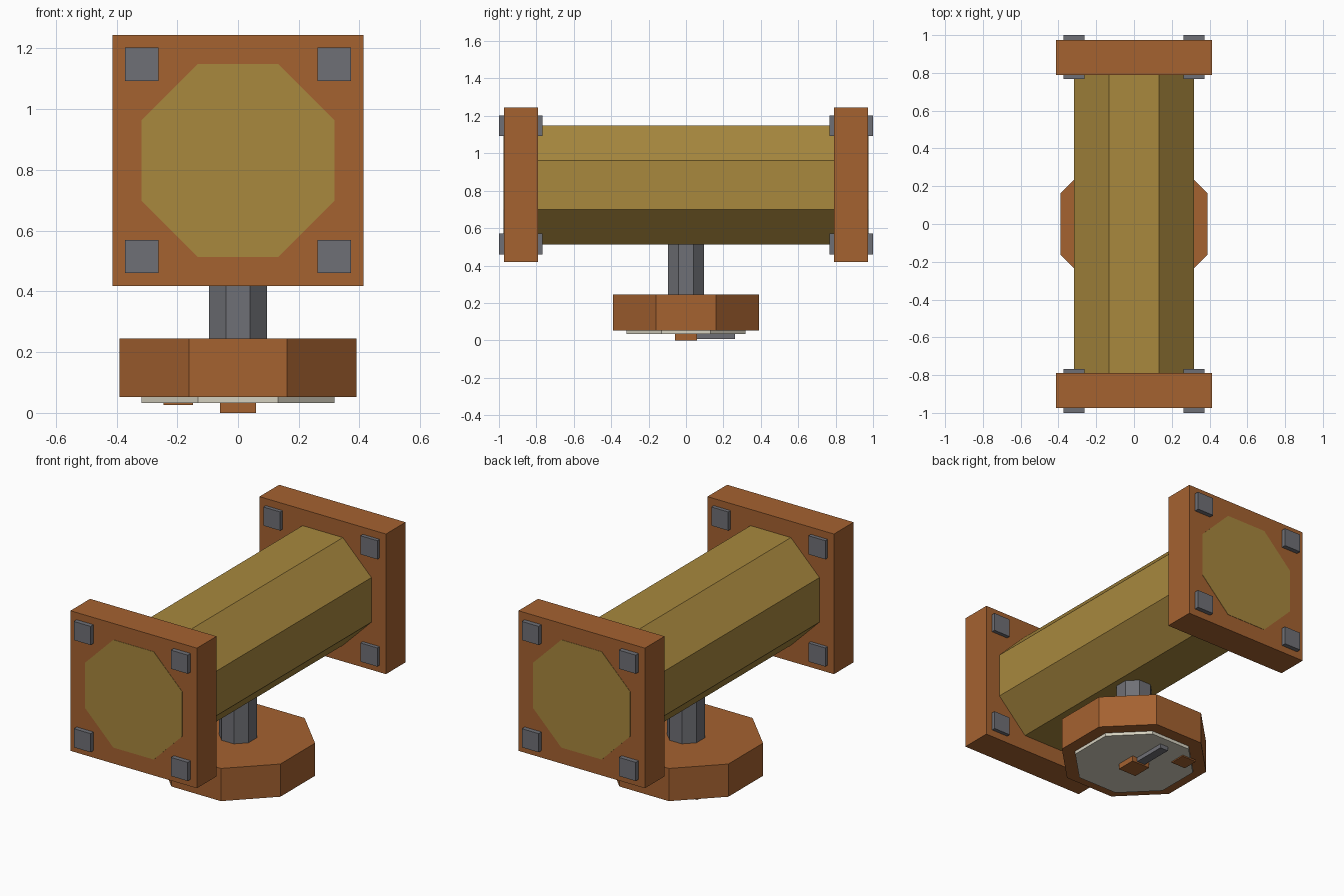
import bpy, math
from mathutils import Matrix
import bmesh

if "Cube" in bpy.data.objects:
    bpy.data.objects.remove(bpy.data.objects["Cube"])


def material(name, rgb):
    m = bpy.data.materials.new(name)
    m.diffuse_color = (*rgb, 1)
    m.use_nodes = True
    m.node_tree.nodes["Principled BSDF"].inputs["Base Color"].default_value = m.diffuse_color
    return m


WOOD = material("orange_wood", (0.376, 0.122, 0.030))
BRASS = material("olive_brass", (0.392, 0.246, 0.048))
STEEL = material("grey_steel", (0.159, 0.162, 0.181))
CREAM = material("pale_cream", (0.665, 0.638, 0.527))


def finish(name, bm, mat):
    me = bpy.data.meshes.new(name)
    bm.to_mesh(me)
    bm.free()
    me.materials.append(mat)
    ob = bpy.data.objects.new(name, me)
    bpy.context.collection.objects.link(ob)
    return ob


def box(name, mat, x, y, z):
    """Box given by its (min, max) range on each axis."""
    bm = bmesh.new()
    centre = [(a + b) / 2 for a, b in (x, y, z)]
    size = [b - a for a, b in (x, y, z)]
    bmesh.ops.create_cube(bm, size=1,
                          matrix=Matrix.Translation(centre) @ Matrix.Diagonal((*size, 1)))
    return finish(name, bm, mat)


def octagon(name, mat, half_width, low, high, along_y=False, height=0):
    """Eight-sided prism with flat sides facing the axes."""
    bm = bmesh.new()
    r = half_width / math.cos(math.pi / 8)
    bmesh.ops.create_cone(bm, cap_ends=True, segments=8, radius1=r, radius2=r,
                          depth=high - low)
    # Turn so a flat side faces each axis, whatever the starting angle
    v = bm.verts[:][0].co
    turn = math.pi / 8 - math.atan2(v.y, v.x)
    m = Matrix.Translation((0, 0, (low + high) / 2)) @ Matrix.Rotation(turn, 4, 'Z')
    if along_y:
        m = Matrix.Translation((0, 0, height)) @ Matrix.Rotation(math.pi / 2, 4, 'X') @ m
    bmesh.ops.transform(bm, matrix=m, verts=bm.verts)
    return finish(name, bm, mat)


# Barrel running through both end plates, its ends just flush with them
octagon("barrel", BRASS, 0.318, -0.975, 0.975, along_y=True, height=0.831)

# Square end plates with a bolt through each corner
for end, s in (("front", -1), ("back", 1)):
    box(end + "_plate", WOOD, (-0.413, 0.413),
        sorted((s * 0.79, s * 0.973)), (0.418, 1.245))
    for x in (-0.317, 0.317):
        for z in (0.515, 1.148):
            box(end + "_bolt", STEEL, (x - 0.055, x + 0.055),
                sorted((s * 0.768, s * 1.0)), (z - 0.055, z + 0.055))

# Neck and base
octagon("neck", STEEL, 0.096, 0.235, 0.53)
octagon("base", WOOD, 0.39, 0.052, 0.245)

# Dial under the base with hub, pointer and marker
octagon("dial", CREAM, 0.318, 0.033, 0.056)
box("hub", WOOD, (-0.06, 0.06), (-0.06, 0.06), (0.0, 0.036))
box("pointer", STEEL, (-0.027, 0.027), (0.05, 0.262), (0.008, 0.036))
box("marker", WOOD, (-0.245, -0.149), (0.15, 0.246), (0.026, 0.036))
